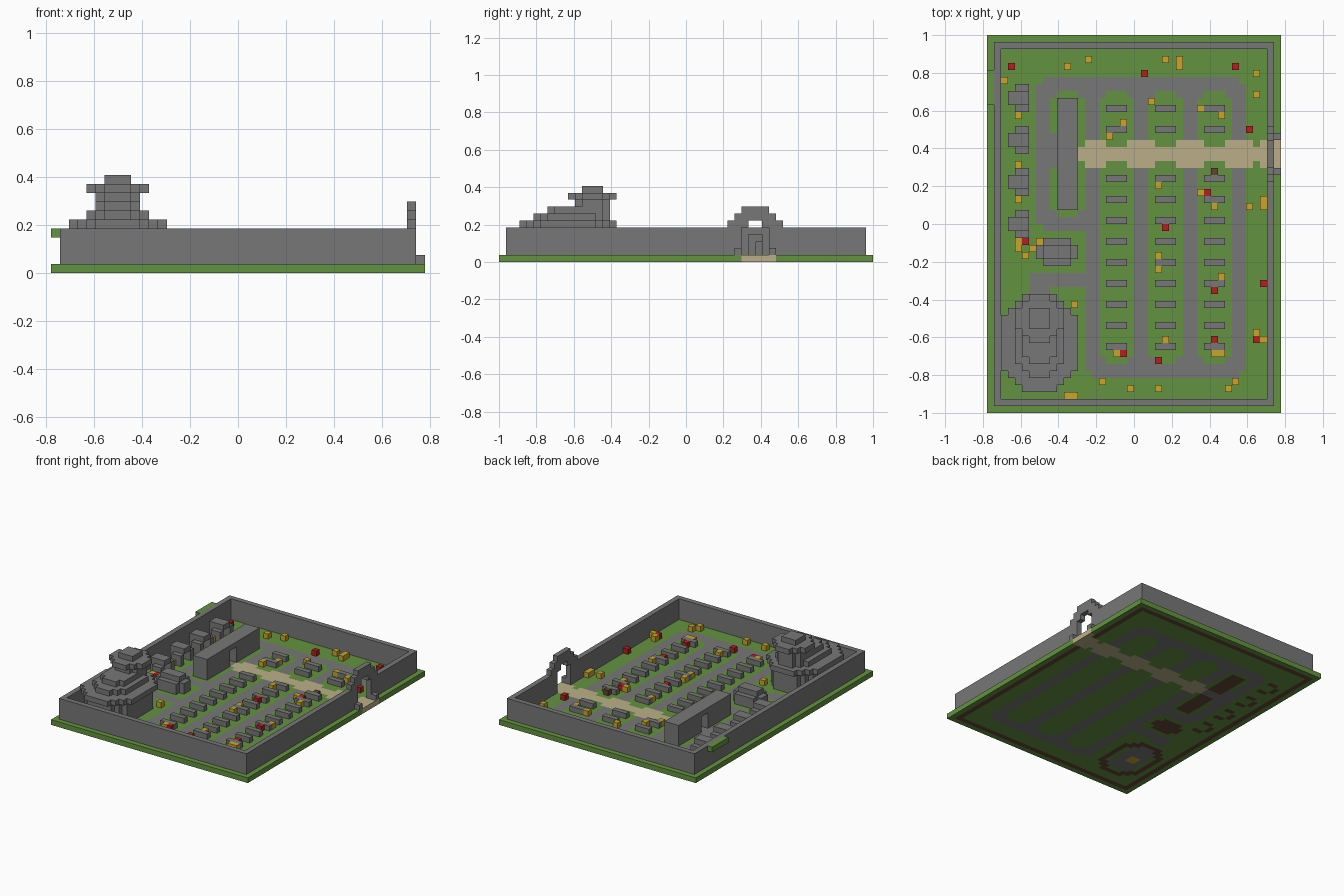
import bpy, bmesh
from mathutils import Vector

cube = bpy.data.objects.get("Cube")
if cube:
    bpy.data.objects.remove(cube, do_unlink=True)

UNIT = 2 / 54              # edge of one building block
NX, NY = 42, 54            # size of the plot in blocks


def material(name, colour):
    mat = bpy.data.materials.new(name)
    mat.use_nodes = True
    rgba = (*colour, 1)
    mat.diffuse_color = rgba
    bsdf = mat.node_tree.nodes["Principled BSDF"]
    bsdf.inputs["Base Color"].default_value = rgba
    bsdf.inputs["Roughness"].default_value = 0.9
    return mat


GRASS = material("grass green", (0.125, 0.29, 0.05))
STONE = material("stone grey", (0.185, 0.185, 0.185))
SAND = material("sand", (0.5, 0.43, 0.25))
YELLOW = material("flower yellow", (0.58, 0.38, 0.026))
RED = material("flower red", (0.45, 0.014, 0.014))
SOIL = material("soil brown", (0.13, 0.06, 0.035))


def box(x0, x1, y0, y1, z0=0, z1=1):
    """Set of blocks filling a box, upper limits excluded."""
    return {(x, y, z) for x in range(x0, x1) for y in range(y0, y1) for z in range(z0, z1)}


def rounded(x0, x1, y0, y1, z0=0, z1=1, cut=1):
    """Box of blocks with its four upright corners stepped off."""
    return {(x, y, z) for x, y, z in box(x0, x1, y0, y1, z0, z1)
            if min(x - x0, x1 - 1 - x) + min(y - y0, y1 - 1 - y) >= cut}


def build(name, blocks, rule):
    """Mesh the outer skin of a set of blocks; rule is a material or a function of the block."""
    colour = rule if callable(rule) else (lambda block: rule)
    bm = bmesh.new()
    mats, corners = [], {}

    def vert(p):
        key = tuple(round(c) for c in p)
        if key not in corners:
            corners[key] = bm.verts.new(((key[0] - NX / 2) * UNIT, (key[1] - NY / 2) * UNIT, key[2] * UNIT))
        return corners[key]

    for block in sorted(blocks):
        mat = colour(block)
        if mat not in mats:
            mats.append(mat)
        centre = Vector(block) + Vector((0.5, 0.5, 0.5))
        for axis in range(3):
            for sign in (-1, 1):
                n = Vector((0, 0, 0))
                n[axis] = sign
                if tuple(int(a + b) for a, b in zip(block, n)) in blocks:
                    continue
                u = Vector((n.y, n.z, n.x))
                v = n.cross(u)
                quad = [centre + (n + a * u + b * v) / 2 for a, b in ((-1, -1), (1, -1), (1, 1), (-1, 1))]
                face = bm.faces.new([vert(p) for p in quad])
                face.material_index = mats.index(mat)
    mesh = bpy.data.meshes.new(name)
    bm.to_mesh(mesh)
    bm.free()
    for mat in mats:
        mesh.materials.append(mat)
    obj = bpy.data.objects.new(name, mesh)
    bpy.context.collection.objects.link(obj)
    return obj


# Perimeter wall with a gateway arch on the left side
wall = box(1, 41, 1, 53, 1, 5) - box(2, 40, 2, 52, 1, 5)
arch = set()
for step in range(3):
    arch |= box(40, 41, 33 + step, 41 - step, 5 + step, 6 + step)
gateway = box(40, 41, 35, 39, 1, 5) | box(40, 41, 36, 38, 5, 6)
build("perimeter_wall", wall - gateway, STONE)
build("gate_arch", arch - gateway, STONE)
build("gate_kerbs", box(41, 42, 34, 35, 1, 2) | box(41, 42, 39, 40, 1, 2), STONE)
build("grass_ledge", box(0, 1, 44, 49, 4, 5), GRASS)

# Long hall with a passage through it
hall = box(10, 13, 29, 45, 1, 5) - box(10, 13, 36, 38, 1, 4)
build("long_hall", hall, STONE)

# Row of small crypts, open to the front of the niche
crypts = set()
for y in range(25, 44, 6):
    crypt = box(4, 6, y, y + 4, 1, 3) | box(3, 6, y + 1, y + 3, 1, 4)
    crypt -= box(4, 6, y + 1, y + 3, 1, 3)
    build("crypt", crypt, STONE)
    crypts |= crypt

# Low mausoleum
mausoleum = rounded(7, 13, 21, 25, 1, 3) | box(8, 12, 22, 24, 3, 4)
build("mausoleum", mausoleum, STONE)

# Chapel with stepped roof and tower
chapel = rounded(3, 12, 4, 16, 1, 5, 2)
build("chapel_body", chapel, STONE)
roof = rounded(2, 13, 3, 17, 5, 6, 3) | rounded(4, 11, 5, 16, 6, 7, 2) | rounded(5, 10, 7, 16, 7, 8)
build("chapel_roof", roof, STONE)
tower = rounded(5, 10, 11, 16, 8, 9) | rounded(4, 11, 10, 17, 9, 10, 2) | box(6, 9, 12, 15, 10, 11)
build("chapel_tower", tower, STONE)

# Gravestones in three columns
for x in (17, 24, 31):
    for y in [*range(9, 34, 3), 40, 43]:
        build("gravestone", box(x, x + 3, y, y + 1, 1, 2), STONE)
build("soil_heap", box(32, 33, 34, 35, 1, 2), SOIL)

# Ground: stone paths around rounded lawns, and a sandy avenue
paths = rounded(14, 37, 5, 48) | rounded(7, 16, 26, 48) | box(6, 15, 18, 20) | box(6, 9, 17, 18)
paths -= rounded(9, 14, 28, 46)
for x in (16, 23, 30):
    paths -= rounded(x, x + 5, 7, 36) | rounded(x, x + 5, 38, 46)
paths |= box(9, 13, 36, 38) | box(9, 10, 35, 40) | box(5, 10, 6, 15)
avenue = box(13, 42, 36, 38) | (paths & box(14, 37, 35, 39)) | box(37, 38, 35, 39)
avenue |= box(39, 42, 35, 39) | box(41, 42, 39, 40)
footings = {(x, y, 0) for x, y, z in wall | crypts | mausoleum | hall if z == 1}
footings |= rounded(3, 12, 4, 16, cut=2) - rounded(4, 11, 5, 15, cut=2)
altar = box(6, 8, 9, 11)


def ground_colour(block):
    for area, mat in ((avenue, SAND), (altar, YELLOW), (footings, SOIL), (paths, STONE)):
        if block in area:
            return mat
    return GRASS


build("ground", box(0, NX, 0, NY), ground_colour)

# Flowers scattered over the lawns
yellow_spots = [(11, 49), (14, 50), (25, 50), (27, 49), (27, 50), (38, 48), (38, 45), (2, 47),
                (4, 42), (4, 35), (4, 30), (19, 41), (17, 39), (23, 44), (30, 43), (33, 42),
                (24, 32), (30, 31), (32, 29), (37, 29), (39, 29), (39, 30), (24, 22), (24, 20),
                (33, 19), (12, 15), (7, 24), (4, 23), (4, 24), (6, 23), (5, 22), (38, 11), (39, 10),
                (25, 10), (32, 8), (33, 8), (18, 8), (16, 4), (20, 3), (24, 3), (34, 3), (35, 4),
                (11, 2), (12, 2)]
red_spots = [(3, 49), (22, 48), (35, 49), (37, 40), (25, 26), (5, 24), (7, 22), (39, 18),
             (32, 17), (19, 8), (24, 7), (32, 10), (38, 10), (31, 31)]
for name, spots, mat in (("yellow_flowers", yellow_spots, YELLOW), ("red_flowers", red_spots, RED)):
    build(name, {(x, y, 1) for x, y in spots}, mat)
